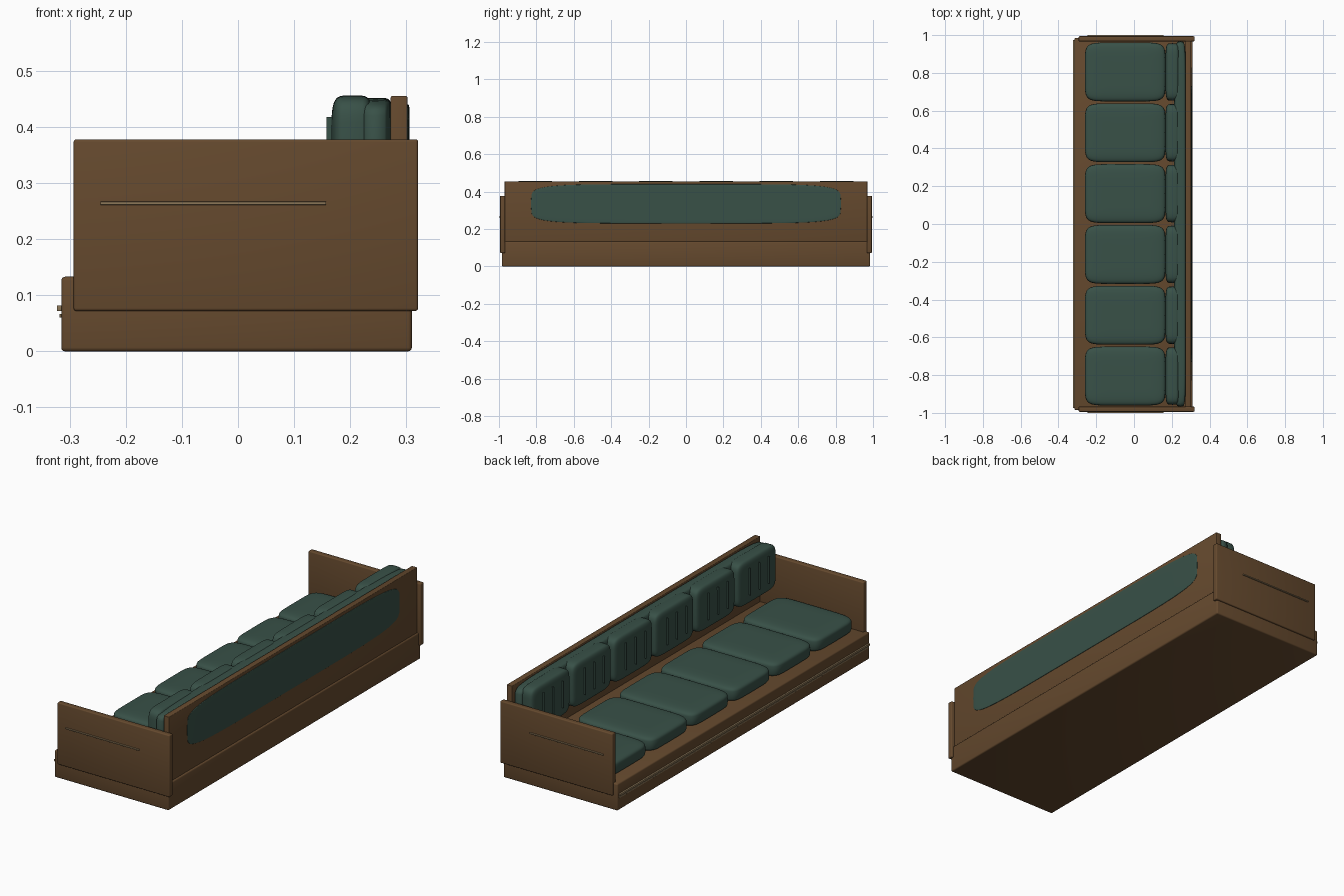
import bpy, bmesh, math

if "Cube" in bpy.data.objects:
    bpy.data.objects.remove(bpy.data.objects["Cube"])


def material(name, rgb):
    m = bpy.data.materials.new(name)
    m.diffuse_color = (*rgb, 1)
    m.use_nodes = True
    m.node_tree.nodes["Principled BSDF"].inputs["Base Color"].default_value = m.diffuse_color
    return m


WOOD = material("walnut_wood", (0.130, 0.067, 0.027))
GREEN = material("green_fabric", (0.040, 0.082, 0.064))
BRASS = material("dull_brass", (0.27, 0.19, 0.10))


def finish(name, bm, mat, angle=40):
    bmesh.ops.recalc_face_normals(bm, faces=bm.faces)
    mesh = bpy.data.meshes.new(name)
    bm.to_mesh(mesh)
    bm.free()
    mesh.materials.append(mat)
    ob = bpy.data.objects.new(name, mesh)
    bpy.context.collection.objects.link(ob)
    bpy.ops.object.select_all(action='DESELECT')
    ob.select_set(True)
    bpy.context.view_layer.objects.active = ob
    bpy.ops.object.shade_smooth_by_angle(angle=math.radians(angle))
    return ob


def box(name, lo, hi, mat, bevel=0.005):
    bm = bmesh.new()
    bmesh.ops.create_cube(bm, size=1)
    for v in bm.verts:
        v.co = [(a + b) / 2 + c * (b - a) for a, b, c in zip(lo, hi, v.co)]
    if bevel:
        bmesh.ops.bevel(bm, geom=bm.edges[:], offset=bevel, segments=3,
                        profile=0.5, affect='EDGES')
    return finish(name, bm, mat)


def spow(v, e):
    return math.copysign(abs(v) ** e, v) if abs(v) > 1e-9 else 0.0


def cushion(name, lo, hi, axis, outline=0.28, side=0.38, mat=GREEN):
    """Superellipsoid filling a box; the flat broad faces look along axis."""
    bm = bmesh.new()
    bmesh.ops.create_uvsphere(bm, u_segments=48, v_segments=24, radius=1)
    for v in bm.verts:
        t = math.atan2(v.co.y, v.co.x)
        p = math.asin(max(-1, min(1, v.co.z)))
        r = spow(math.cos(p), side)
        a, b = r * spow(math.cos(t), outline), r * spow(math.sin(t), outline)
        c = spow(math.sin(p), side)
        unit = (a, b, c) if axis == 'z' else (c, a, b)
        v.co = [(l + h) / 2 + u * (h - l) / 2 for l, h, u in zip(lo, hi, unit)]
    return finish(name, bm, mat, 60)


# wooden base and back board
box("base", (-0.315, -0.985, 0), (0.31, 0.985, 0.133), WOOD, 0.007)
box("back_board", (0.272, -0.97, 0.125), (0.302, 0.97, 0.455), WOOD, 0.003)

# upholstered panel on the rear of the back board
cushion("rear_panel", (0.29, -0.83, 0.23), (0.306, 0.83, 0.44), 'x', 0.36, 0.2)

# brass trim along the front rail
box("front_trim", (-0.323, -0.975, 0.072), (-0.314, 0.975, 0.082), BRASS, 0.001)
box("front_trim_lower", (-0.318, -0.975, 0.060), (-0.314, 0.975, 0.067), BRASS, 0.001)

# arm panels with a brass line on each
for s, side in ((-1, "front"), (1, "rear")):
    y0, y1 = sorted((s * 0.967, s * 0.994))
    box(side + "_arm", (-0.293, y0, 0.072), (0.321, y1, 0.378), WOOD)
    y0, y1 = sorted((s * 0.992, s * 1.0))
    box(side + "_arm_trim", (-0.245, y0, 0.261), (0.157, y1, 0.267), BRASS, 0.001)

# long bolster behind the back cushions
cushion("back_bolster", (0.212, -0.967, 0.225), (0.278, 0.967, 0.452), 'x', 0.16, 0.35)

# six seat cushions and back cushions with thin seams
for i in range(6):
    y = (i - 2.5) * 0.322
    cushion(f"seat_cushion_{i}", (-0.26, y - 0.156, 0.127),
            (0.167, y + 0.156, 0.208), 'z')
    cushion(f"back_cushion_{i}", (0.166, y - 0.152, 0.235),
            (0.242, y + 0.152, 0.456), 'x')
    for k in (-1, 0, 1):
        box(f"back_seam_{i}_{k + 1}", (0.158, y + k * 0.075 - 0.0015, 0.285),
            (0.168, y + k * 0.075 + 0.0015, 0.418), GREEN, 0)
